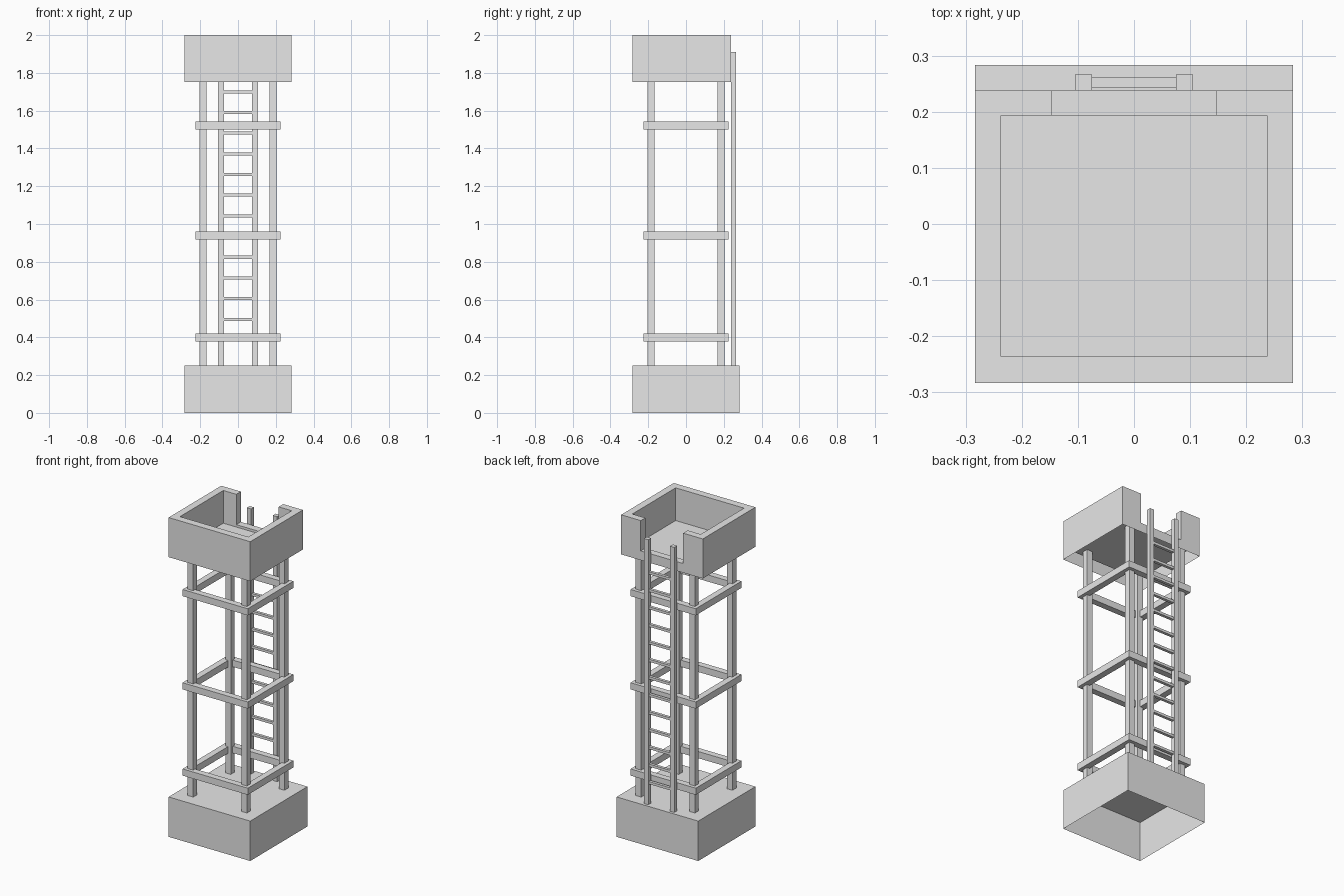
import bpy
import bmesh

if "Cube" in bpy.data.objects:
    bpy.data.objects.remove(bpy.data.objects["Cube"])

grey = bpy.data.materials.new("plain grey")
grey.diffuse_color = (0.8, 0.8, 0.8, 1)
grey.use_nodes = True
grey.node_tree.nodes["Principled BSDF"].inputs["Base Color"].default_value = grey.diffuse_color


def prism(bm, plan, z0, z1, top=False, bottom=False):
    """Walls above a plan outline, with optional end caps."""
    lo = [bm.verts.new((x, y, z0)) for x, y in plan]
    hi = [bm.verts.new((x, y, z1)) for x, y in plan]
    n = len(plan)
    for i in range(n):
        j = (i + 1) % n
        bm.faces.new((lo[i], lo[j], hi[j], hi[i]))
    if top:
        bm.faces.new(hi)
    if bottom:
        bm.faces.new(lo[::-1])


def rect(x0, x1, y0, y1):
    return [(x0, y0), (x1, y0), (x1, y1), (x0, y1)]


def finish(name, bm):
    bmesh.ops.remove_doubles(bm, verts=bm.verts, dist=0.0005)
    mesh = bpy.data.meshes.new(name)
    bm.to_mesh(mesh)
    bm.free()
    mesh.materials.append(grey)
    obj = bpy.data.objects.new(name, mesh)
    bpy.context.collection.objects.link(obj)


def box(name, x0, x1, y0, y1, z0, z1):
    bm = bmesh.new()
    prism(bm, rect(x0, x1, y0, y1), z0, z1, True, True)
    finish(name, bm)


# Base block, open underneath
W = 0.283
bm = bmesh.new()
prism(bm, rect(-W, W, -W, W), 0, 0.25, top=True)
finish("base", bm)

# Lookout platform: parapet with a gap at the back, ledge, and sunken floor
BACK, IN_X, IN_F, IN_B, GAP = 0.238, 0.237, -0.236, 0.193, 0.147
LEDGE, FLOOR = 1.81, 1.795
bm = bmesh.new()
half = [(GAP, BACK), (GAP, IN_B), (IN_X, IN_B), (IN_X, IN_F)]
parapet = [(-W, -W), (W, -W), (W, BACK)] + half
parapet += [(-x, y) for x, y in reversed(half)] + [(-W, BACK)]
prism(bm, parapet, LEDGE, 2.0, top=True)
prism(bm, rect(-W, W, -W, BACK), 1.752, LEDGE)
prism(bm, rect(-IN_X, IN_X, IN_F, IN_B)[::-1], FLOOR, LEDGE, bottom=True)
bm.faces.new([bm.verts.new((x, y, LEDGE)) for x, y in rect(-GAP, GAP, IN_B, BACK)])
finish("platform", bm)

# Four corner legs
for sx in (-1, 1):
    for sy in (-1, 1):
        cx, cy = sx * 0.186, sy * 0.186
        box("leg", cx - 0.019, cx + 0.019, cy - 0.019, cy + 0.019, 0.25, FLOOR)

# Square brace frames around the legs
R, T = 0.226, 0.04
for z in (0.398, 0.938, 1.522):
    bm = bmesh.new()
    rings = []
    for r, h in ((R, -0.021), (R, 0.021), (R - T, 0.021), (R - T, -0.021)):
        rings.append([bm.verts.new((x, y, z + h)) for x, y in rect(-r, r, -r, r)])
    for k in range(4):
        a, b = rings[k], rings[(k + 1) % 4]
        for i in range(4):
            j = (i + 1) % 4
            bm.faces.new((a[i], a[j], b[j], b[i]))
    finish("brace_frame", bm)

# Ladder rails and rungs at the back
for s in (-1, 1):
    cx = s * 0.09
    box("ladder_rail", cx - 0.015, cx + 0.015, 0.238, 0.266, 0.25, 1.91)
rungs = [0.386 + 0.1095 * i for i in range(13)]
for z in rungs:
    box("ladder_rung", -0.075, 0.075, 0.243, 0.261, z - 0.008, z + 0.008)
